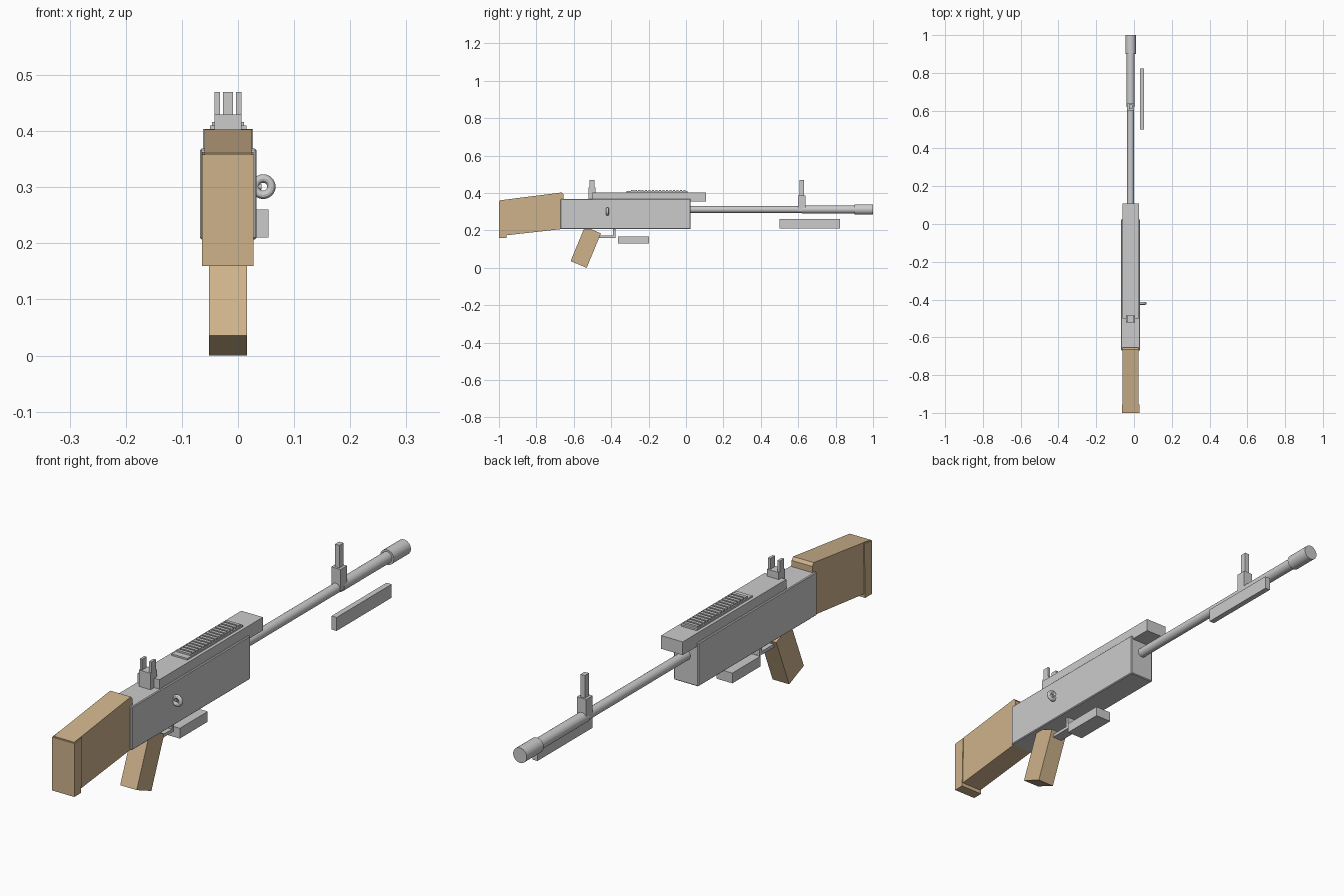
import bpy, bmesh, math

if "Cube" in bpy.data.objects:
    bpy.data.objects.remove(bpy.data.objects["Cube"])

CX = -0.018          # centre plane of the long parts
BORE_Z = 0.312       # height of the barrel axis

wood = bpy.data.materials.new("wood")
wood.diffuse_color = (0.62, 0.45, 0.26, 1)
wood.use_nodes = True
wood.node_tree.nodes["Principled BSDF"].inputs["Base Color"].default_value = wood.diffuse_color


def finish(name, bm, mat=None, bevel=0):
    bmesh.ops.recalc_face_normals(bm, faces=bm.faces)
    me = bpy.data.meshes.new(name)
    bm.to_mesh(me)
    bm.free()
    ob = bpy.data.objects.new(name, me)
    bpy.context.collection.objects.link(ob)
    if mat:
        me.materials.append(mat)
    if bevel:
        mod = ob.modifiers.new("bevel", 'BEVEL')
        mod.width = bevel
        mod.segments = 1
    return ob


def extrude(name, profile, x0, x1, mat=None, bevel=0):
    """Side profile in (y, z), extruded from x0 to x1."""
    bm = bmesh.new()
    face = bm.faces.new([bm.verts.new((x0, y, z)) for y, z in profile])
    out = bmesh.ops.extrude_face_region(bm, geom=[face])
    verts = [v for v in out["geom"] if isinstance(v, bmesh.types.BMVert)]
    bmesh.ops.translate(bm, verts=verts, vec=(x1 - x0, 0, 0))
    return finish(name, bm, mat, bevel)


def box(name, x, y, z, mat=None, bevel=0):
    return extrude(name, [(y[0], z[0]), (y[1], z[0]), (y[1], z[1]), (y[0], z[1])],
                   x[0], x[1], mat, bevel)


def smooth(ob):
    bpy.ops.object.select_all(action='DESELECT')
    ob.select_set(True)
    bpy.context.view_layer.objects.active = ob
    bpy.ops.object.shade_smooth_by_angle()


def rod(name, radius, start, end, axis='Y'):
    mid = [(a + b) / 2 for a, b in zip(start, end)]
    length = math.dist(start, end)
    rot = (math.pi / 2, 0, 0) if axis == 'Y' else (0, math.pi / 2, 0)
    bpy.ops.mesh.primitive_cylinder_add(vertices=24, radius=radius, depth=length,
                                        location=mid, rotation=rot)
    ob = bpy.context.object
    ob.name = name
    smooth(ob)


# Receiver and its top cover, which overhangs the front
box("receiver", (-0.068, 0.033), (-0.67, 0.025), (0.207, 0.369), bevel=0.003)
box("top_cover", (-0.062, 0.027), (-0.5, 0.108), (0.355, 0.404))

# Ribbed plate on the cover
box("rib_plate", (-0.05, 0.015), (-0.318, 0.008), (0.402, 0.410))
for i in range(16):
    y = -0.288 + i * 0.0187
    box(f"rib_{i + 1}", (-0.046, 0.011), (y - 0.006, y + 0.006), (0.408, 0.416))

# Wooden stock with a slightly wider butt
extrude("stock", [(-0.996, 0.17), (-0.66, 0.208), (-0.655, 0.37), (-0.655, 0.392),
                  (-0.664, 0.403), (-0.996, 0.361)], -0.060, 0.025, wood)
extrude("butt", [(-1.0, 0.16), (-0.96, 0.16), (-0.955, 0.363), (-1.0, 0.358)],
        -0.064, 0.028, wood)

# Raked pistol grip
extrude("grip", [(-0.617, 0.036), (-0.531, 0.0), (-0.455, 0.184), (-0.525, 0.215),
                 (-0.543, 0.215)], -0.052, 0.016, wood)

# Trigger guard and the plate in front of it
extrude("trigger_guard", [(-0.47, 0.160), (-0.378, 0.160), (-0.378, 0.210),
                          (-0.391, 0.210), (-0.391, 0.172), (-0.47, 0.172)],
        CX - 0.020, CX + 0.020)
box("lower_block", (-0.051, 0.015), (-0.363, -0.199), (0.130, 0.168))

# Barrel in steps
rod("barrel", 0.018, (CX, 0.0, BORE_Z), (CX, 0.64, BORE_Z))
rod("barrel_front", 0.021, (CX, 0.62, BORE_Z), (CX, 0.91, BORE_Z))
rod("muzzle", 0.028, (CX, 0.90, BORE_Z), (CX, 1.0, BORE_Z))

# Front sight
box("front_sight_base", (CX - 0.019, CX + 0.019), (0.600, 0.638), (0.305, 0.386))
box("front_sight_post", (CX - 0.009, CX + 0.009), (0.608, 0.632), (0.38, 0.470))

# Rear sight with two prongs
box("rear_sight_base", (CX - 0.024, CX + 0.024), (-0.521, -0.484), (0.365, 0.430))
for side, name in ((-1, "left"), (1, "right")):
    c = CX + side * 0.019
    box(f"rear_sight_{name}_prong", (c - 0.005, c + 0.005), (-0.516, -0.490), (0.42, 0.470))

# Separate bar beside the barrel
box("side_bar", (0.033, 0.054), (0.501, 0.824), (0.210, 0.260))

# Ring on a short pin
bpy.ops.mesh.primitive_torus_add(major_segments=24, minor_segments=12,
                                 major_radius=0.0145, minor_radius=0.0075,
                                 location=(0.045, -0.42, 0.301),
                                 rotation=(math.pi / 2, 0, 0))
bpy.context.object.name = "pull_ring"
smooth(bpy.context.object)
rod("ring_pin", 0.005, (0.028, -0.42, 0.301), (0.042, -0.42, 0.301), 'X')
